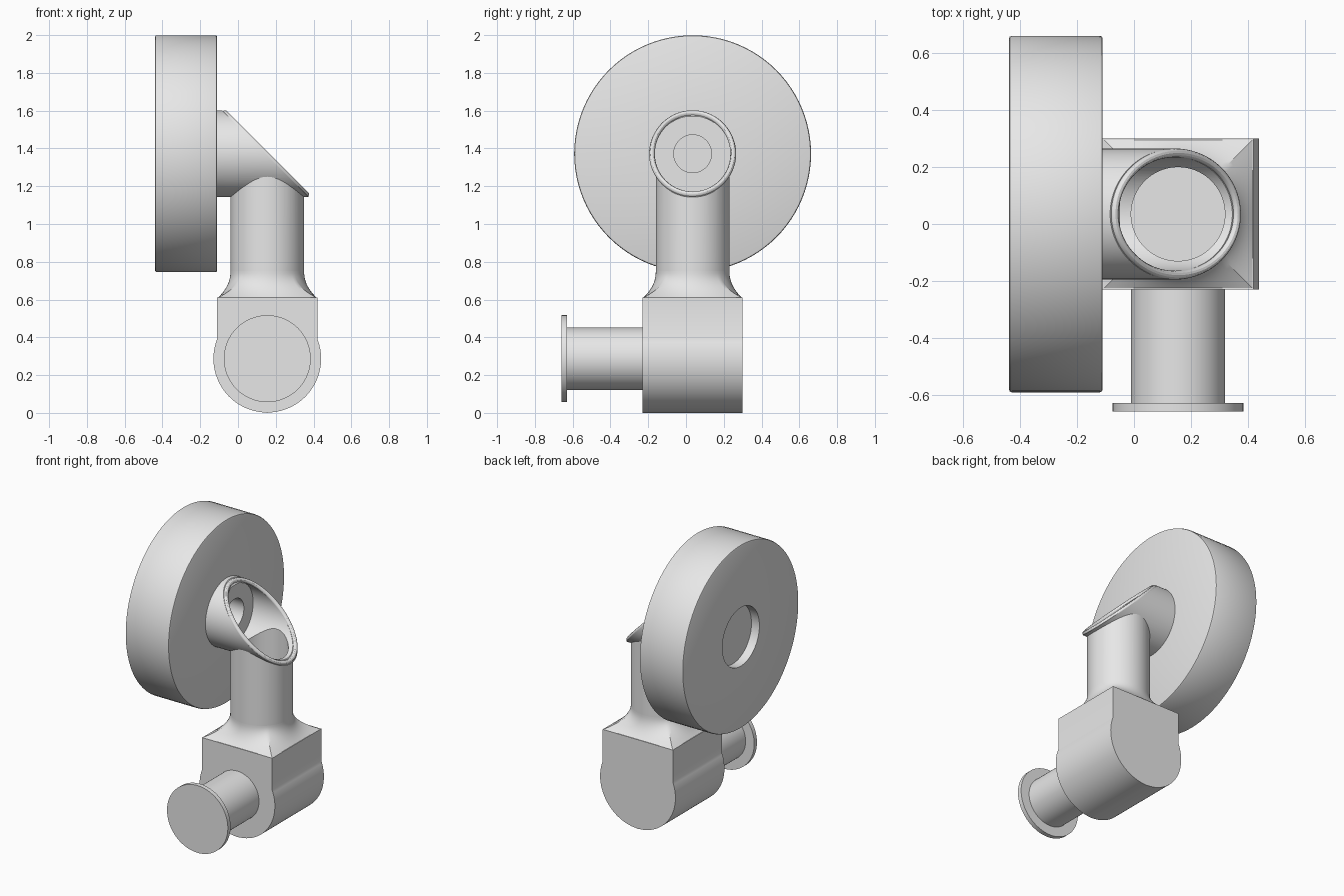
import bpy, bmesh, math
from mathutils import Matrix, Vector

if "Cube" in bpy.data.objects:
    bpy.data.objects.remove(bpy.data.objects["Cube"], do_unlink=True)

GREY = (0.8, 0.8, 0.8, 1)
mat = bpy.data.materials.new("plain grey")
mat.use_nodes = True
mat.diffuse_color = GREY
mat.node_tree.nodes["Principled BSDF"].inputs["Base Color"].default_value = GREY

PX, PY = 0.155, 0.035        # upright pipe axis
ELBOW_Z, HUB_Z = 1.372, 0.287
MITRE = 1.518                # x + z on the mitred cut
SEG = 96


def finish(bm, name, angle=30):
    me = bpy.data.meshes.new(name)
    bm.to_mesh(me)
    bm.free()
    ob = bpy.data.objects.new(name, me)
    bpy.context.collection.objects.link(ob)
    me.materials.append(mat)
    smooth(ob, angle)
    return ob


def smooth(ob, angle=30):
    bpy.ops.object.select_all(action='DESELECT')
    ob.select_set(True)
    bpy.context.view_layer.objects.active = ob
    bpy.ops.object.shade_smooth_by_angle(angle=math.radians(angle))


def loft(name, rings, close_start=False, close_end=False):
    """Skin a list of equal-length point rings."""
    bm = bmesh.new()
    loops = [[bm.verts.new(p) for p in ring] for ring in rings]
    for a, b in zip(loops, loops[1:]):
        for i in range(len(a)):
            j = (i + 1) % len(a)
            bm.faces.new((a[i], a[j], b[j], b[i]))
    if close_start:
        bm.faces.new(loops[0][::-1])
    if close_end:
        bm.faces.new(loops[-1])
    return finish(bm, name)


def lathe(name, profile, origin, axis, **caps):
    """Turn (distance, radius) pairs around an axis."""
    turn = Vector((0, 0, 1)).rotation_difference(Vector(axis)).to_matrix().to_4x4()
    frame = Matrix.Translation(origin) @ turn
    angles = [math.tau * i / SEG for i in range(SEG)]
    rings = [[frame @ Vector((r * math.cos(a), r * math.sin(a), d)) for a in angles]
             for d, r in profile]
    return loft(name, rings, **caps)


def rod(name, start, end, radius, origin, axis):
    return lathe(name, [(start, radius), (end, radius)], origin, axis,
                 close_start=True, close_end=True)


def boolean(target, tool, operation):
    mod = target.modifiers.new(operation, 'BOOLEAN')
    mod.operation, mod.object, mod.solver = operation, tool, 'EXACT'
    bpy.ops.object.select_all(action='DESELECT')
    bpy.context.view_layer.objects.active = target
    bpy.ops.object.modifier_apply(modifier=mod.name)
    bpy.data.objects.remove(tool, do_unlink=True)


# Wheel with a shallow recess on its outer face and a small bore on the inner one
lathe("wheel",
      [(-0.38, 0.2), (-0.44, 0.2), (-0.44, 0.617), (-0.437, 0.624), (-0.43, 0.627),
       (-0.12, 0.627), (-0.113, 0.624), (-0.11, 0.617), (-0.11, 0.1), (-0.378, 0.1)],
      (0, PY, ELBOW_Z), (1, 0, 0), close_start=True)

# Mitred elbow: level pipe joined to the upright pipe, cut and bored
level = ((0, PY, ELBOW_Z), (1, 0, 0))
upright = ((PX, PY, 0), (0, 0, 1))
elbow = rod("elbow_pipe", -0.112, 0.6, 0.23, *level)
boolean(elbow, rod("upright_blank", 0.6, ELBOW_Z, 0.195, *upright), 'UNION')

bm = bmesh.new()
bmesh.ops.create_cube(bm, size=2)
normal = Vector((1, 0, 1)).normalized()
centre = Vector((MITRE - ELBOW_Z, PY, ELBOW_Z))
bmesh.ops.transform(bm, verts=bm.verts, matrix=Matrix.Translation(centre + normal)
                    @ Matrix.Rotation(math.radians(45), 4, 'Y'))
boolean(elbow, finish(bm, "mitre_cutter"), 'DIFFERENCE')
boolean(elbow, rod("level_bore", -0.05, 0.9, 0.2, *level), 'DIFFERENCE')
boolean(elbow, rod("hub_bore", -0.3, 0.1, 0.1, *level), 'DIFFERENCE')
boolean(elbow, rod("upright_bore", 0.64, ELBOW_Z, 0.165, *upright), 'DIFFERENCE')
smooth(elbow)

# Rounded lip following the mitred opening
lip_mid, lip_half = 0.215, 0.0155
rings = []
for i in range(SEG + 1):
    a = math.tau * i / SEG
    radial = Vector((-math.sin(a), math.cos(a), math.sin(a)))
    spine = centre + lip_mid * radial
    out = radial.normalized()
    rings.append([spine + lip_half * (math.cos(b) * out + math.sin(b) * normal)
                  for b in (math.tau * k / 12 for k in range(12))])
lip = loft("elbow_lip", rings)
bm = bmesh.new()
bm.from_mesh(lip.data)
bmesh.ops.remove_doubles(bm, verts=bm.verts, dist=0.0001)
bmesh.ops.recalc_face_normals(bm, faces=bm.faces)
bm.to_mesh(lip.data)
bm.free()
smooth(lip)

# Flare easing the round pipe into the square housing
HALF, BASE, RISE = 0.265, 0.61, 0.14
rings = []
for k in range(13):
    u = k / 12
    blend = (1 - u) ** 2.2
    ring = []
    for i in range(SEG):
        a = math.tau * i / SEG
        c, s = math.cos(a), math.sin(a)
        square = (HALF - 0.004) / max(abs(c), abs(s))
        r = 0.195 + (square - 0.195) * blend
        ring.append((PX + r * c, PY + r * s, BASE + RISE * u))
    rings.append(ring)
loft("pipe_flare", rings)

# Housing: round underside with a square top
R = 0.285
edge = math.acos(HALF / R)
steps = 64
outline = [(HALF, BASE), (-HALF, BASE)]
for i in range(steps + 1):
    a = math.pi - edge + (math.pi + 2 * edge) * i / steps
    outline.append((R * math.cos(a), HUB_Z + R * math.sin(a)))
lowest = min(z for x, z in outline)
rings = [[(PX + x, y, z - lowest if z == lowest else z) for x, z in outline]
         for y in (PY + HALF, PY - HALF)]
housing = loft("housing", rings, close_start=True, close_end=True)
bm = bmesh.new()
bm.from_mesh(housing.data)
bmesh.ops.recalc_face_normals(bm, faces=bm.faces)
bm.to_mesh(housing.data)
bm.free()
smooth(housing)

# Front spigot with its end flange
lathe("front_spigot",
      [(0.2, 0.165), (0.63, 0.165), (0.63, 0.23), (0.66, 0.23)],
      (PX, 0, HUB_Z), (0, -1, 0), close_start=True, close_end=True)
